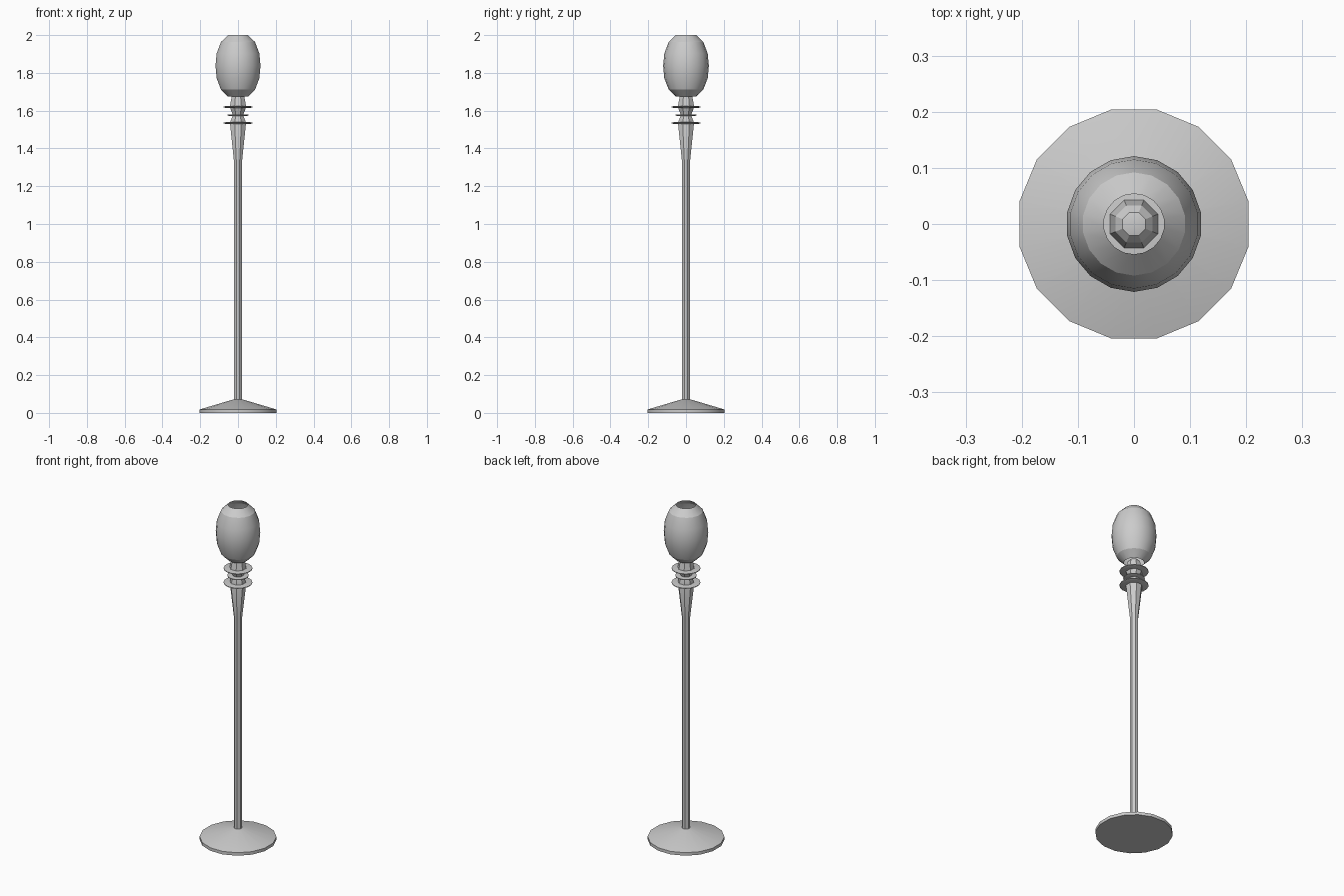
import bpy, bmesh, math

if "Cube" in bpy.data.objects:
    bpy.data.objects.remove(bpy.data.objects["Cube"])


def lathe(name, profile, sides, offset=0.0, cap=True, smooth=None):
    """Spin a list of (radius, z) points around the z axis."""
    bm = bmesh.new()
    rings = []
    for r, z in profile:
        rings.append([bm.verts.new((r * math.cos(offset + i * math.tau / sides),
                                    r * math.sin(offset + i * math.tau / sides), z))
                      for i in range(sides)])
    for low, high in zip(rings, rings[1:]):
        for i in range(sides):
            j = (i + 1) % sides
            bm.faces.new((low[i], low[j], high[j], high[i]))
    if cap:
        bm.faces.new(rings[0][::-1])
        bm.faces.new(rings[-1])
    mesh = bpy.data.meshes.new(name)
    bm.to_mesh(mesh)
    bm.free()
    ob = bpy.data.objects.new(name, mesh)
    bpy.context.collection.objects.link(ob)
    if smooth:
        bpy.ops.object.select_all(action='DESELECT')
        bpy.context.view_layer.objects.active = ob
        ob.select_set(True)
        bpy.ops.object.shade_smooth_by_angle(angle=math.radians(smooth))
    return ob


# Foot: thin disc rising in a shallow cone
lathe("base", [(0.208, 0), (0.208, 0.018), (0.022, 0.072)], 16, math.pi / 16, smooth=30)

# Pole with flared top and waisted neck
lathe("pole", [(0.023, 0.06), (0.023, 1.33), (0.046, 1.535), (0.030, 1.577),
               (0.047, 1.62), (0.036, 1.675), (0.022, 1.69), (0.013, 1.692)],
      8, math.pi / 8, smooth=30)

# Decorative collars around the neck
for name, radius, z in (("lower_collar", 0.078, 1.535),
                        ("middle_collar", 0.058, 1.577),
                        ("upper_collar", 0.078, 1.62)):
    lathe(name, [(radius - 0.012, z - 0.006), (radius, z - 0.002),
                 (radius, z + 0.002), (radius - 0.012, z + 0.004)], 16, math.pi / 16, smooth=25)

# Egg-shaped shade, open at both ends
lathe("shade", [(0.054, 1.675), (0.092, 1.712), (0.115, 1.772), (0.121, 1.838),
                (0.115, 1.902), (0.092, 1.963), (0.054, 2.0)],
      18, math.pi / 2, cap=False, smooth=21)
